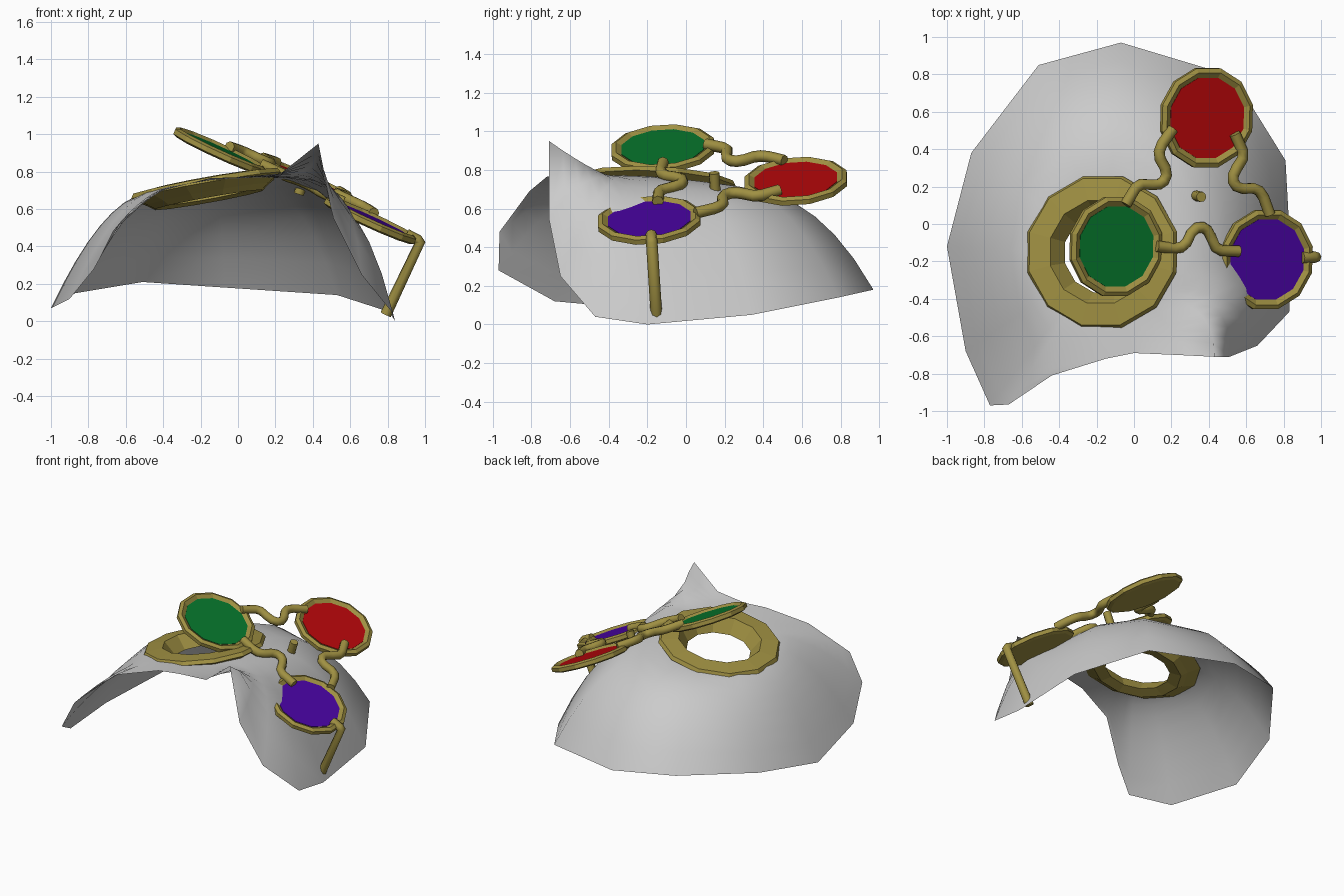
import bpy, math
from mathutils import Vector, Matrix

if "Cube" in bpy.data.objects:
    bpy.data.objects.remove(bpy.data.objects["Cube"])


def material(name, rgb):
    m = bpy.data.materials.new(name)
    m.diffuse_color = (*rgb, 1)
    m.use_nodes = True
    m.node_tree.nodes["Principled BSDF"].inputs["Base Color"].default_value = m.diffuse_color
    return m


gold = material("brass", (0.35, 0.28, 0.055))


def add_mesh(name, verts, faces, mat=None, smooth=False):
    me = bpy.data.meshes.new(name)
    me.from_pydata(verts, [], faces)
    me.update()
    ob = bpy.data.objects.new(name, me)
    bpy.context.collection.objects.link(ob)
    if mat:
        me.materials.append(mat)
    for p in me.polygons:
        p.use_smooth = smooth
    return ob


def lathe(name, profile, matrix, mat, closed, n=12):
    """Spin (radius, height) points; closed = ring, otherwise fill both end loops."""
    verts = [matrix @ Vector((r * math.cos(2 * math.pi * (i + .5) / n),
                              r * math.sin(2 * math.pi * (i + .5) / n), z))
             for r, z in profile for i in range(n)]
    k = len(profile)
    faces = [(j * n + i, j * n + (i + 1) % n,
              (j + 1) % k * n + (i + 1) % n, (j + 1) % k * n + i)
             for j in range(k if closed else k - 1) for i in range(n)]
    if not closed:
        faces += [tuple(reversed(range(n))), tuple(range((k - 1) * n, k * n))]
    return add_mesh(name, verts, faces, mat)


def tube(name, points, radius):
    cu = bpy.data.curves.new(name, 'CURVE')
    cu.dimensions = '3D'
    cu.bevel_depth = radius
    cu.bevel_resolution = 2
    cu.use_fill_caps = True
    sp = cu.splines.new('POLY')
    sp.points.add(len(points) - 1)
    for p, co in zip(sp.points, points):
        p.co = (*co, 1)
    sp.use_smooth = True
    cu.materials.append(gold)
    ob = bpy.data.objects.new(name, cu)
    bpy.context.collection.objects.link(ob)
    return ob


def frame(origin, normal):
    """Matrix whose z is the normal and whose x stays in the world xz plane."""
    n = Vector(normal).normalized()
    u = Vector((n.z, 0, -n.x)).normalized()
    v = n.cross(u)
    m = Matrix((u, v, n)).transposed().to_4x4()
    m.translation = origin
    return m


# Mask shell: rim points (x, y, z, falloff) joined to the eye hole
rim = [(-.07, .97, .18, 2.7), (-.51, .85, .21, 2.4), (-.87, .38, .15, 2), (-1, -.12, .07, 1.8),
       (-.90, -.68, .12, 1.8), (-.77, -.97, .28, 1.8), (-.67, -.965, .48, 1.8),
       (-.44, -.81, .69, 1.6), (-.15, -.72, .765, .7), (0, -.69, .77, .8), (.23, -.70, .79, 1.2),
       (.43, -.71, .95, 2.4), (.51, -.71, .55, 5), (.66, -.65, .25, 3.2), (.83, -.47, .04, 2.6),
       (.84, -.2, 0, 2.5), (.81, .34, .05, 2.5), (.53, .79, .14, 2.6)]
bend = {10: .04, 11: .09, 12: .12, 13: .1, 14: .05}    # curves the nose ridge forward
cx, cy, hole, steps = -.15, -.16, .33, 8
n = len(rim)
verts, faces = [], []
for s in range(steps + 1):
    t = s / steps
    for i, (x, y, z, p) in enumerate(rim):
        d = Vector((x - cx, y - cy)).normalized() * hole
        hz = .725 + .12 * d.x - .07 * d.y
        b = bend.get(i, 0) * 4 * t * (1 - t)
        verts.append((cx + d.x + (x - cx - d.x) * t + b, cy + d.y + (y - cy - d.y) * t + .8 * b,
                      hz + (z - hz) * t ** p))
for s in range(steps):
    for i in range(n):
        j = (i + 1) % n
        faces.append((s * n + i, (s + 1) * n + i, (s + 1) * n + j, s * n + j))
add_mesh("mask_shell", verts, faces, smooth=True)

# Eye ring set into the shell
lathe("eye_ring", [(.22, -.06), (.30, -.075), (.34, -.045), (.42, 0), (.405, .025), (.285, .035)],
      frame((-.17, -.15, .722), (-.18, .05, 1)), gold, True)

# Three-lens carrier: cups, coloured glass and wavy links around one tilted plane
carrier = frame((.338, .087, .735), (.455, -.075, 1))
link = [(-.24, -.205), (-.14, -.217), (-.095, -.21), (-.065, -.185), (-.04, -.135), (-.01, -.107),
        (.025, -.103), (.055, -.12), (.08, -.16), (.105, -.21), (.14, -.228), (.245, -.232)]
lenses = [("red", (.46, .002, .003), (.388, .568, .742)),
          ("green", (.002, .18, .025), (-.097, -.12, .91)),
          ("purple", (.065, .001, .36), (.708, -.19, .54))]
for i, (name, rgb, centre) in enumerate(lenses):
    m = frame(centre, (.455, -.075, 1))
    lathe(name + "_lens_cup", [(.25, -.025), (.274, -.015), (.274, .012), (.25, .024), (.222, .006)],
          m, gold, False)
    lathe(name + "_lens_glass", [(.222, .004), (.222, .009)], m,
          material(name + "_glass", rgb), False)
    turn = carrier @ Matrix.Rotation(2 * math.pi / 3 * i, 4, 'Z')
    outward = (0, .14, .15)[i]      # the two links at the red lens sit further out
    along = (0, 0, -.045)[i]
    tube("link_%d" % (i + 1),
         [turn @ Vector((u + along, v - outward, .02)) for u, v in link], .03)

# Pivot peg and the side arm
tube("pivot_peg", [(.325, .152, .68), (.36, .145, .785)], .028)
tube("side_arm", [(.90, -.18, .465), (.96, -.178, .435), (.972, -.177, .42), (.79, -.152, .035)], .03)
